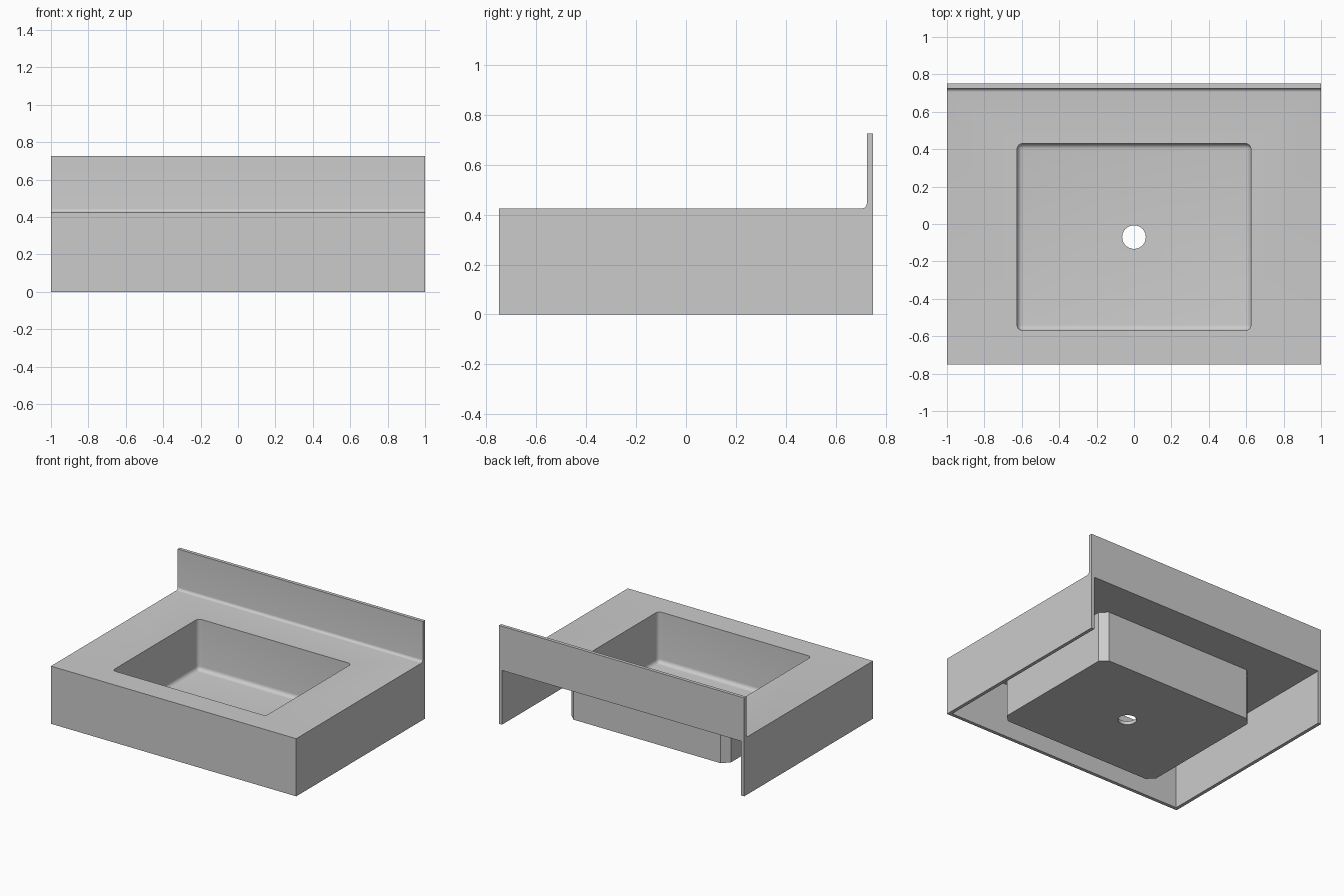
import bpy, bmesh
from math import sin, cos, pi

if "Cube" in bpy.data.objects:
    bpy.data.objects.remove(bpy.data.objects["Cube"])

W, D = 1.0, 0.75          # half width, half depth
TOP, SPLASH, T = 0.425, 0.725, 0.025   # counter height, total height, sheet thickness


def finish(name, bm):
    bmesh.ops.recalc_face_normals(bm, faces=bm.faces)
    mesh = bpy.data.meshes.new(name)
    bm.to_mesh(mesh)
    bm.free()
    ob = bpy.data.objects.new(name, mesh)
    bpy.context.collection.objects.link(ob)
    return ob


def box(name, lo, hi, radius=0.0, segments=1, round_bottom=False):
    """Box from corner to corner, with rounded upright (and bottom) edges."""
    bm = bmesh.new()
    bmesh.ops.create_cube(bm, size=1)
    for v in bm.verts:
        v.co = [(a + b) / 2 + c * (b - a) for a, b, c in zip(lo, hi, v.co)]
    if radius:
        edges = []
        for e in bm.edges:
            z0, z1 = e.verts[0].co.z, e.verts[1].co.z
            upright = abs(z0 - z1) > 1e-4
            bottom = max(z0, z1) < lo[2] + 1e-4
            if upright or (round_bottom and bottom):
                edges.append(e)
        bmesh.ops.bevel(bm, geom=edges, offset=radius, segments=segments,
                        profile=0.5, affect='EDGES')
    return finish(name, bm)


def combine(target, tool, operation):
    mod = target.modifiers.new(tool.name, 'BOOLEAN')
    mod.operation, mod.solver, mod.object = operation, 'EXACT', tool
    bpy.context.view_layer.objects.active = target
    bpy.ops.object.modifier_apply(modifier=mod.name)
    bpy.data.objects.remove(tool)


# Counter body and backsplash: side profile with a coved joint, swept along x
r, face_y = 0.02, D - T
cove = [(face_y - r + r * sin(a), TOP + r - r * cos(a))
        for a in [i * pi / 12 for i in range(7)]]
profile = [(-D, 0), (-D, TOP), *cove, (face_y, SPLASH), (D, SPLASH), (D, 0)]
bm = bmesh.new()
face = bm.faces.new([bm.verts.new((-W, y, z)) for y, z in profile])
swept = bmesh.ops.extrude_face_region(bm, geom=[face])['geom']
bmesh.ops.translate(bm, vec=(2 * W, 0, 0),
                    verts=[g for g in swept if isinstance(g, bmesh.types.BMVert)])
sink = finish("sink_counter", bm)

# Hollow underside, open at the back
combine(sink, box("underside", (-W + T, -D + T, -1), (W - T, 1, TOP - T)), 'DIFFERENCE')

# Basin shell with chamfered outer corners, then its rounded inside
bx, y0, y1, bottom = 0.625, -0.57, 0.43, 0.025
combine(sink, box("basin_shell", (-bx - T, y0 - T, bottom), (bx + T, y1 + T, TOP - T / 2),
                  0.05), 'UNION')
combine(sink, box("basin_inside", (-bx, y0, bottom + T), (bx, y1, 0.6),
                  0.03, 6, True), 'DIFFERENCE')

# Drain hole
bm = bmesh.new()
bmesh.ops.create_cone(bm, cap_ends=True, segments=48, radius1=0.063, radius2=0.063, depth=0.3)
bmesh.ops.translate(bm, vec=(0, (y0 + y1) / 2, 0.04), verts=bm.verts)
combine(sink, finish("drain", bm), 'DIFFERENCE')

# Smooth the coves, keep the folds crisp
bpy.ops.object.select_all(action='DESELECT')
sink.select_set(True)
bpy.context.view_layer.objects.active = sink
bpy.ops.object.shade_smooth_by_angle(angle=pi / 6)
